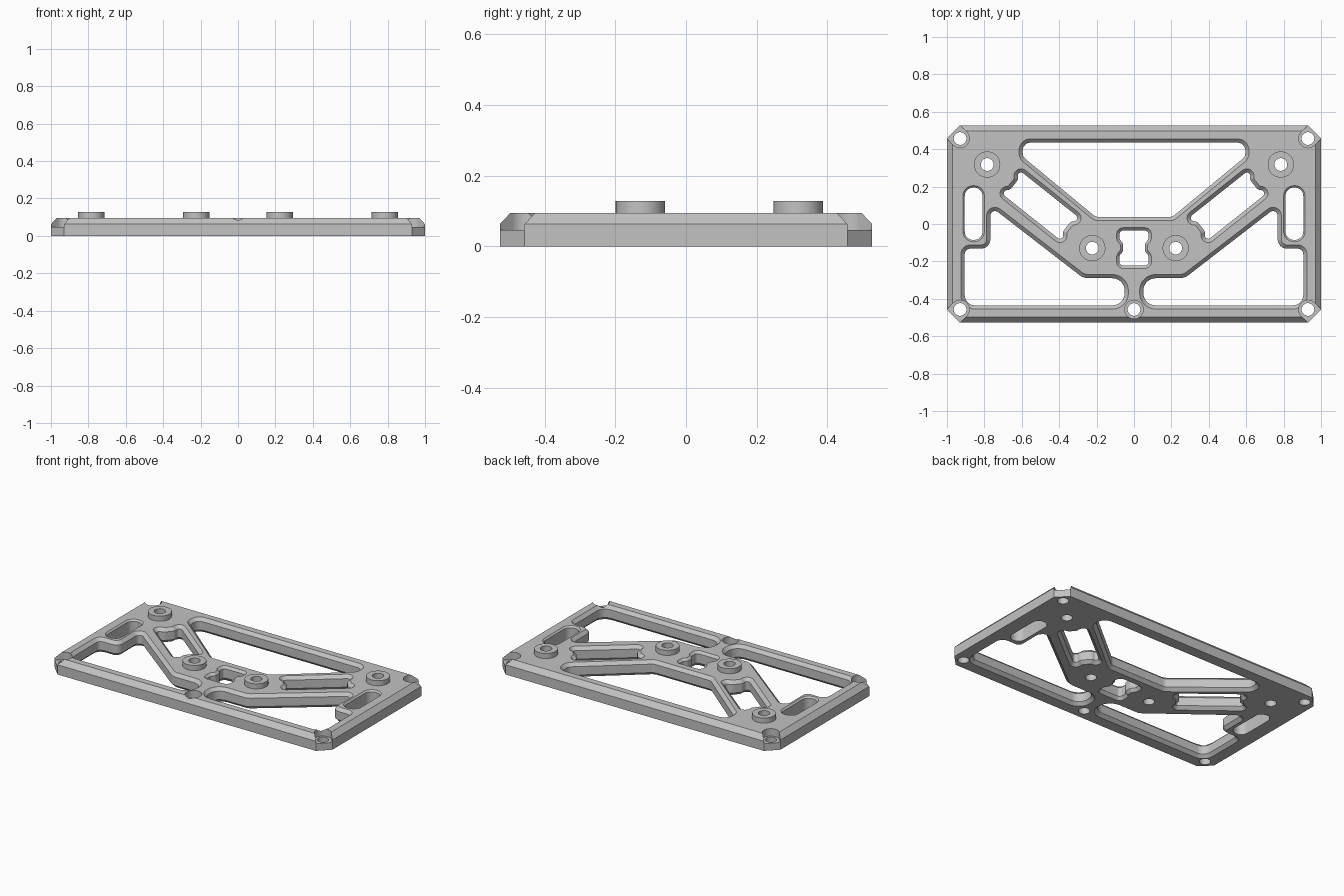
import bpy, bmesh, math
from mathutils import Vector

cube = bpy.data.objects.get("Cube")
if cube:
    bpy.data.objects.remove(cube, do_unlink=True)

TOP, BOSS_TOP, RECESS = 0.095, 0.128, 0.047
HOLE_R, BOSS_R, CH = 0.034, 0.07, 0.02

metal = bpy.data.materials.new("grey metal")
metal.use_nodes = True
metal.diffuse_color = (0.54, 0.54, 0.54, 1)
metal.node_tree.nodes["Principled BSDF"].inputs["Base Color"].default_value = metal.diffuse_color


def rounded(corners, radius, steps=8):
    """Fillet every corner of a polygon; a corner may carry its own radius."""
    out, n = [], len(corners)
    for i, c in enumerate(corners):
        r = c[2] if len(c) > 2 else radius
        p = Vector(c[:2])
        a = (Vector(corners[i - 1][:2]) - p).normalized()
        b = (Vector(corners[(i + 1) % n][:2]) - p).normalized()
        half = a.angle(b) / 2
        centre = p + (a + b).normalized() * r / math.sin(half)
        s = p + a * r / math.tan(half) - centre
        e = p + b * r / math.tan(half) - centre
        turn = math.atan2(s.x * e.y - s.y * e.x, s.dot(e))
        for k in range(steps + 1):
            t = turn * k / steps
            out.append(centre + Vector((s.x * math.cos(t) - s.y * math.sin(t),
                                        s.x * math.sin(t) + s.y * math.cos(t))))
    return out


def circle(x, y, r, n=40):
    return [Vector((x + r * math.cos(math.tau * k / n), y + r * math.sin(math.tau * k / n)))
            for k in range(n)]


def ccw(pts):
    area = sum(pts[i - 1].x * p.y - p.x * pts[i - 1].y for i, p in enumerate(pts))
    return pts if area > 0 else pts[::-1]


def offset(pts, d):
    """Grow a counter-clockwise outline by d."""
    out, n = [], len(pts)
    for i, p in enumerate(pts):
        a = (p - pts[i - 1]).normalized()
        b = (pts[(i + 1) % n] - p).normalized()
        side = Vector((a.y, -a.x))
        m = (side + Vector((b.y, -b.x))).normalized()
        out.append(p + m * d / max(0.3, m.dot(side)))
    return out


def loft(bm, outline, levels):
    """Closed solid from one outline, grown by d at each height z."""
    outline = ccw(outline)
    rings = [[bm.verts.new((p.x, p.y, z)) for p in offset(outline, d)] for z, d in levels]
    n = len(outline)
    for lo, hi in zip(rings, rings[1:]):
        for i in range(n):
            j = (i + 1) % n
            bm.faces.new((lo[i], lo[j], hi[j], hi[i]))
    bm.faces.new(rings[0][::-1])
    bm.faces.new(rings[-1])


def make(name, bm):
    mesh = bpy.data.meshes.new(name)
    bm.to_mesh(mesh)
    bm.free()
    ob = bpy.data.objects.new(name, mesh)
    bpy.context.collection.objects.link(ob)
    mesh.materials.append(metal)
    return ob


def mirror(pts):
    return [Vector((-p.x, p.y)) for p in pts]


def smooth(ob):
    bpy.ops.object.select_all(action="DESELECT")
    ob.select_set(True)
    bpy.context.view_layer.objects.active = ob
    bpy.ops.object.shade_smooth_by_angle(angle=math.radians(30))


def cut(ob, bm):
    """Subtract a set of separate closed solids from an object."""
    cutter = make("cutter", bm)
    cutter.hide_render = True
    mod = ob.modifiers.new("cut", "BOOLEAN")
    mod.operation, mod.solver, mod.object = "DIFFERENCE", "EXACT", cutter
    bpy.context.view_layer.objects.active = ob
    bpy.ops.object.modifier_apply(modifier=mod.name)
    bpy.data.objects.remove(cutter, do_unlink=True)


# Plate with cut corners and a bevelled top rim
bm = bmesh.new()
X, Y, C = 1.0, 0.527, 0.07
plate_outline = [Vector(p) for p in ((X, C - Y), (X, Y - C), (X - C, Y), (C - X, Y),
                                     (-X, Y - C), (-X, C - Y), (C - X, -Y), (X - C, -Y))]
loft(bm, plate_outline, [(0, 0), (0.063, 0), (TOP, -0.03)])
plate = make("frame_plate", bm)

# Window outlines on the left half
front_window = rounded([(0.905, -0.435, 0.055), (0.905, -0.132, 0.03), (0.768, -0.132, 0.05),
                        (0.768, 0.095, 0.025), (0.27, -0.29, 0.08),
                        (0.05, -0.29, 0.066), (0.05, -0.435, 0.066)], 0.03)
u, v, mid = Vector((0.782, 0.623)), Vector((-0.623, 0.782)), Vector((0.50, 0.098))
end = [(0.225, -0.078, 0.018), (0.18, -0.035, 0.03), (0.18, 0.035, 0.03), (0.225, 0.078, 0.018)]
strut_window = rounded([(*(mid + u * a * s + v * b * s), r) for s in (1, -1) for a, b, r in end], 0.02)
slot = rounded([(0.905, -0.085), (0.905, 0.195), (0.81, 0.195), (0.81, -0.085)], 0.045)

# Windows on the centre line
back_half = [(0.595, 0.435), (0.595, 0.36), (0.205, 0.038)]
waist_half = [(0.078, -0.035), (0.078, -0.08), (0.058, -0.105),
              (0.058, -0.145), (0.078, -0.17), (0.078, -0.222)]


def both_halves(half):
    return half + [(-x, y) for x, y in half[::-1]]


back_window = rounded(both_halves(back_half), 0.042)
centre_window = rounded(both_halves(waist_half), 0.02)

# Screw and boss positions
corners = [(sx * 0.93, sy * 0.457) for sx in (1, -1) for sy in (1, -1)]
screws = corners + [(0, -0.457)]
bosses = [(s * x, y) for s in (1, -1) for x, y in ((0.785, 0.318), (0.223, -0.129))]


def chamfered(c, under):
    return [(-0.05, under), (0, under), (0.02, 0), (TOP - c, 0), (TOP, c), (0.15, c)]


# Windows and slots
bm = bmesh.new()
for w in (front_window, mirror(front_window), strut_window, mirror(strut_window), back_window):
    loft(bm, w, chamfered(CH, CH))
loft(bm, centre_window, chamfered(0.015, 0.015))
for w in (slot, mirror(slot)):
    loft(bm, w, chamfered(0.01, 0))
cut(plate, bm)

# Screw recesses, open towards the cut corners
bm = bmesh.new()
for x, y in corners:
    d = Vector((math.copysign(1, x), math.copysign(1, y))).normalized()
    a0 = math.atan2(d.y, d.x) + math.pi / 2
    arc = [Vector((x, y)) + 0.0495 * Vector((math.cos(a0 + math.pi * k / 20),
                                             math.sin(a0 + math.pi * k / 20))) for k in range(21)]
    loft(bm, [arc[0] + d * 0.15] + arc + [arc[-1] + d * 0.15], [(RECESS, 0), (0.2, 0)])
loft(bm, circle(0, -0.457, 0.0495), [(RECESS, 0), (0.2, 0)])
cut(plate, bm)

# Through holes
bm = bmesh.new()
for x, y in screws + bosses:
    loft(bm, circle(x, y, HOLE_R), [(-0.05, 0), (0.2, 0)])
cut(plate, bm)
smooth(plate)

# Raised mounting bosses, each a short tube
for i, (x, y) in enumerate(bosses):
    bm = bmesh.new()
    rings = [[bm.verts.new((p.x, p.y, z)) for p in circle(x, y, r)]
             for r, z in ((BOSS_R, TOP), (BOSS_R, BOSS_TOP), (HOLE_R, BOSS_TOP), (HOLE_R, TOP))]
    for lo, hi in zip(rings, rings[1:]):
        for k in range(len(lo)):
            j = (k + 1) % len(lo)
            bm.faces.new((lo[k], lo[j], hi[j], hi[k]))
    smooth(make(f"mounting_boss_{i + 1}", bm))
